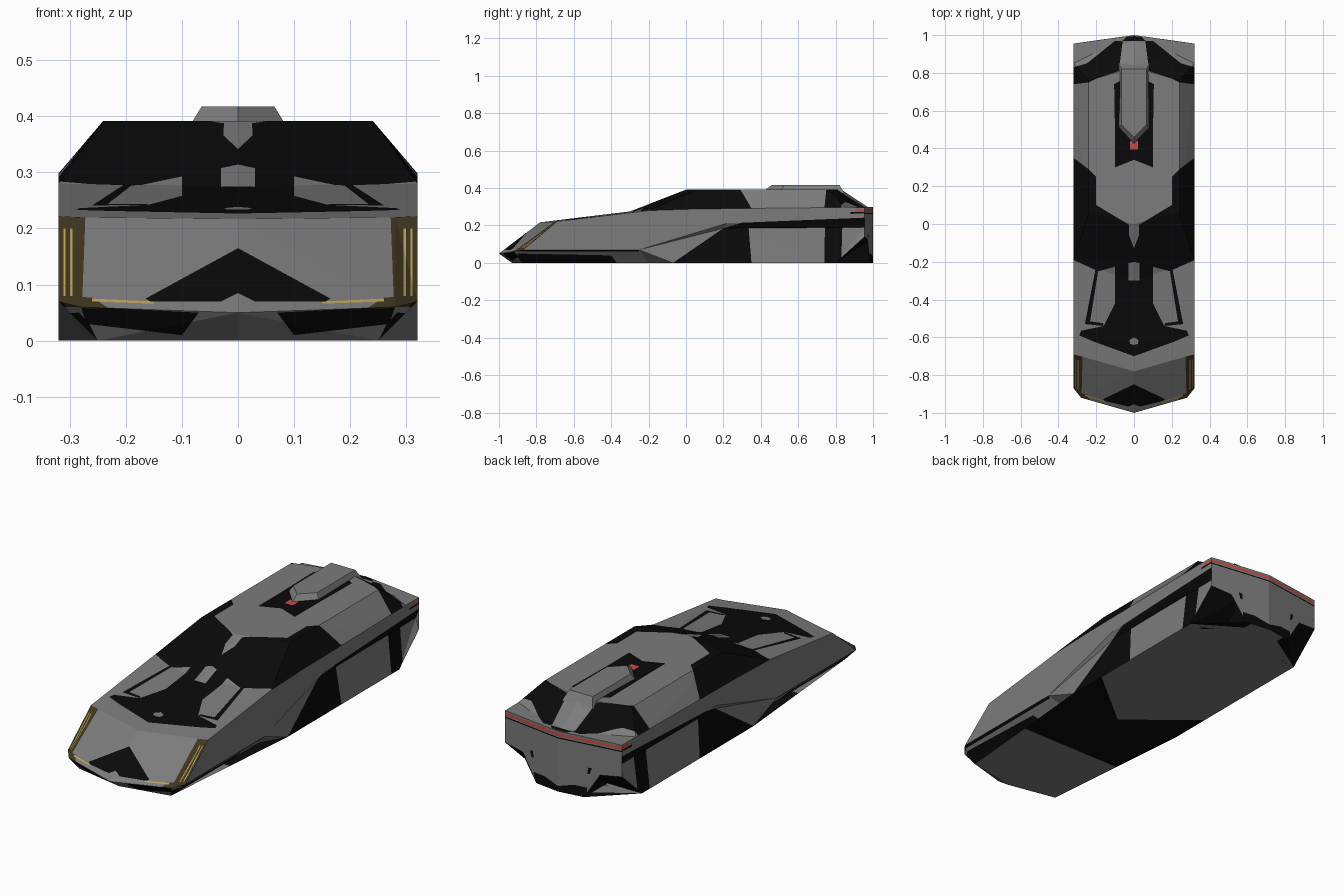
import bpy, bmesh
from mathutils import Vector

if "Cube" in bpy.data.objects:
    bpy.data.objects.remove(bpy.data.objects["Cube"])

COLOURS = {"grey": (0.2, 0.2, 0.2), "black": (0.003, 0.003, 0.003), "red": (0.6, 0.07, 0.06),
           "brown": (0.05, 0.036, 0.014), "gold": (0.5, 0.36, 0.1)}
MATS = {}
for n, c in COLOURS.items():
    MATS[n] = bpy.data.materials.new(n)
    MATS[n].diffuse_color = (*c, 1)
INDEX = {n: i for i, n in enumerate(COLOURS)}


def finish(bm, name):
    me = bpy.data.meshes.new(name)
    bm.to_mesh(me)
    bm.free()
    ob = bpy.data.objects.new(name, me)
    bpy.context.collection.objects.link(ob)
    for m in MATS.values():
        me.materials.append(m)
    return ob


# half body: rails running from nose to tail
centre = [(0, -1, .05), (0, -.78, .217), (0, -.3, .275), (0, 0, .392),
          (0, .83, .392), (0, .97, .3), (0, 1, .298)]
edge = [(.28, -.92, .06), (.28, -.7, .22), (.25, -.22, .279), (.24, .06, .392),
        (.24, .76, .392), (.22, .9, .3), (.22, .969, .298)]
belt = [(.32, -.87, .07), (.32, -.69, .222), (.32, -.2, .28), (.32, .05, .288),
        (.32, .77, .296), (.32, .85, .298), (.32, .955, .297)]
fold = [(.32, -.25, .07), (.32, .22, .212), (.32, .955, .24)]
groove = [(.3, .2, .185), (.3, .958, .19)]
sill = [(.25, -.88, 0), (.25, -.2, 0), (.32, -.07, 0), (.32, .8, 0)]
keel_front, keel_back = (0, -.93, 0), (0, 1, 0)
tail_corner, tail_notch = (.32, .955, .14), (.16, .9775, .12)
diff_front, diff_back = (.13, .8, 0), (.13, .982, 0)

polys = []
for a, b in ((centre, edge), (edge, belt)):
    polys += [(a[i], a[i + 1], b[i + 1], b[i]) for i in range(6)]
polys += [
    belt + fold[::-1],                                              # upper flank
    (fold[0], fold[1], groove[0]),                                  # side crease
    (fold[1], fold[2], groove[1], groove[0]),
    (fold[0], groove[0], sill[2]),                                  # lower flank
    (groove[0], groove[1], tail_corner, sill[3]),
    (groove[0], sill[3], sill[2]),
    (belt[0], fold[0], sill[1], sill[0]),                           # front undercut
    (fold[0], sill[2], sill[1]),
    (edge[0], belt[0], sill[0]),
    (centre[0], edge[0], sill[0], keel_front),
    [keel_front] + sill + [diff_front, diff_back, keel_back],       # floor
    (centre[6], edge[6], belt[6], fold[2], groove[1], tail_corner,  # tail
     tail_notch, diff_back, keel_back),
    (tail_corner, sill[3], diff_front, tail_notch),                 # rear undercut
    (tail_notch, diff_front, diff_back),
]
bm = bmesh.new()
verts = {}
for p in polys:
    bm.faces.new([verts.setdefault(c, bm.verts.new(c)) if c not in verts else verts[c] for c in p])
bmesh.ops.triangulate(bm, faces=bm.faces[:])
bm.normal_update()
for f in bm.faces:
    c = f.calc_center_median()
    inner = Vector((0, max(-.6, min(.7, c.y)), .12))
    if f.normal.dot(c - inner) < 0:
        f.normal_flip()
bm.normal_update()

# view -> (projected axes, face rule)
VIEWS = {
    "top": (0, 1, lambda f: f.normal.z > .1 and f.calc_center_median().y > -.78),
    "front": (0, 2, lambda f: f.normal.y < -.1 and f.calc_center_median().y < -.69),
    "side": (1, 2, lambda f: f.normal.x > .7),
    "under": (0, 1, lambda f: f.normal.z < -.95),
    "rear": (0, 2, lambda f: f.normal.y > .9),
    "rear_under": (0, 1, lambda f: f.normal.z < -.2 and f.calc_center_median().y > .85),
    "front_under": (1, 2, lambda f: f.normal.z < -.2 and f.normal.x > .3),
}


def paint(view, colour, *poly):
    """Cut a convex outline, projected along a view, into the body and colour it."""
    a, b, rule = VIEWS[view]
    faces = [f for f in bm.faces if rule(f)]
    area = sum(p[0] * q[1] - p[1] * q[0] for p, q in zip(poly, poly[1:] + poly[:1]))
    for p, q in zip(poly, poly[1:] + poly[:1]):
        co, no = Vector((0, 0, 0)), Vector((0, 0, 0))
        co[a], co[b] = p
        no[a], no[b] = p[1] - q[1], q[0] - p[0]
        no = no.normalized() * (1 if area > 0 else -1)
        geom = set(faces)
        for f in faces:
            geom.update(f.edges)
            geom.update(f.verts)
        if not faces:
            return
        r = bmesh.ops.bisect_plane(bm, geom=list(geom), dist=1e-5, plane_co=co, plane_no=no)
        faces = [f for f in r["geom"] if isinstance(f, bmesh.types.BMFace)
                 and (f.calc_center_median() - co).dot(no) > 0]
    for f in faces:
        f.material_index = INDEX[colour]


# windscreen and side windows
paint("top", "black", (0, -.2), (.19, -.25), (.32, -.19), (.32, .12), (.2, .1), (0, -.02))
paint("top", "black", (.2, .1), (.32, .1), (.32, .37), (.24, .29), (.2, .26))
paint("top", "grey", (0, -.3), (.03, -.3), (.026, -.06), (.06, .03), (0, .03))
# bonnet pattern
paint("top", "black", (.03, -.15), (.1, -.15), (.1, -.42), (.03, -.42))
paint("top", "black", (0, -.3), (.03, -.3), (.03, -.42), (0, -.42))
paint("top", "black", (0, -.42), (.1, -.42), (.16, -.54), (0, -.57))
paint("top", "black", (0, -.7), (.22, -.62), (.29, -.59), (.28, -.565), (.16, -.54), (0, -.54))
paint("top", "black", (.185, -.22), (.2, -.22), (.26, -.53), (.235, -.53))
paint("top", "black", (.16, -.54), (.26, -.53), (.235, -.515), (.165, -.525))
paint("top", "grey", (0, -.64), (.02, -.635), (.025, -.615), (0, -.6))
# rear window
paint("top", "black", (.32, .74), (.32, .83), (.25, .85), (.2, .77), (.24, .75))
paint("top", "black", (.2, .77), (.25, .85), (.1, .97), (.06, .97), (.08, .81))
paint("top", "black", (0, .97), (.06, .97), (.04, .99), (0, .995))
# roof intake shadow and lamp
paint("top", "black", (.04, .49), (.1, .45), (.105, .74), (.07, .76))
paint("top", "black", (0, .34), (.1, .3), (.1, .46), (.04, .5), (0, .46))
paint("top", "red", (0, .395), (.022, .395), (.022, .44), (0, .44))
# nose pattern and headlamps
paint("front", "black", (0, .165), (0, .07), (.03, .07), (.07, .05), (.13, .055), (.165, .075))
paint("front", "black", (.07, .05), (.1, .01), (.27, .03), (.28, .061))
paint("front", "brown", (.278, .06), (.33, .06), (.33, .222), (.272, .222))
paint("front", "brown", (.14, .056), (.28, .058), (.28, .09), (.26, .077), (.15, .072))
for x in (.295, .307):
    paint("front", "gold", (x, .08), (x + .004, .08), (x + .004, .2), (x, .2))
paint("front", "gold", (.15, .066), (.26, .07), (.26, .075), (.15, .07))
# side stripe and lower sill
paint("side", "black", (.2, .185), (.3, .215), (.96, .242), (.96, .19))
paint("front_under", "black", (-.9, 0), (-.37, 0), (-.4, .04), (-.9, .05))
paint("front_under", "black", (-.88, .06), (-.25, .06), (-.25, .072), (-.88, .072))
# tail lamp line
paint("side", "red", (.9, .273), (.96, .273), (.96, .287), (.9, .287))
paint("side", "black", (.88, .262), (.96, .266), (.96, .273), (.88, .273))
paint("rear", "red", (0, .275), (.33, .275), (.33, .288), (0, .288))
paint("rear", "black", (0, .262), (.33, .262), (.33, .268), (0, .268))
# rear undercut, diffuser and floor
paint("rear_under", "black", (.1, .7), (.33, .7), (.33, 1), (.1, 1))
paint("rear", "black", (0, 0), (.14, 0), (.15, .07), (.08, .05), (0, .05))
paint("rear", "black", (.14, .05), (.16, .12), (.32, .14), (.3, .16), (.15, .15))
paint("under", "black", (0, -.47), (.33, -.47), (.33, .15), (0, -.12))

body = finish(bm, "car_body")
mirror = body.modifiers.new("mirror", "MIRROR")
mirror.merge_threshold = 0.0005

# roof intake hump
base = [(0, .42), (.083, .51), (.083, .85), (-.083, .85), (-.083, .51)]
crown = [(0, .46), (.065, .525), (.065, .82), (-.065, .82), (-.065, .525)]
bm = bmesh.new()
lo = [bm.verts.new((x, y, .388 if y < .8 else .37)) for x, y in base]
hi = [bm.verts.new((x, y, .417)) for x, y in crown]
bm.faces.new(hi)
for i in range(5):
    j = (i + 1) % 5
    bm.faces.new((lo[i], lo[j], hi[j], hi[i]))
finish(bm, "roof_intake")

for m in bpy.data.materials:
    if m.users and not m.is_grease_pencil:
        m.use_nodes = True
        m.node_tree.nodes["Principled BSDF"].inputs["Base Color"].default_value = m.diffuse_color
